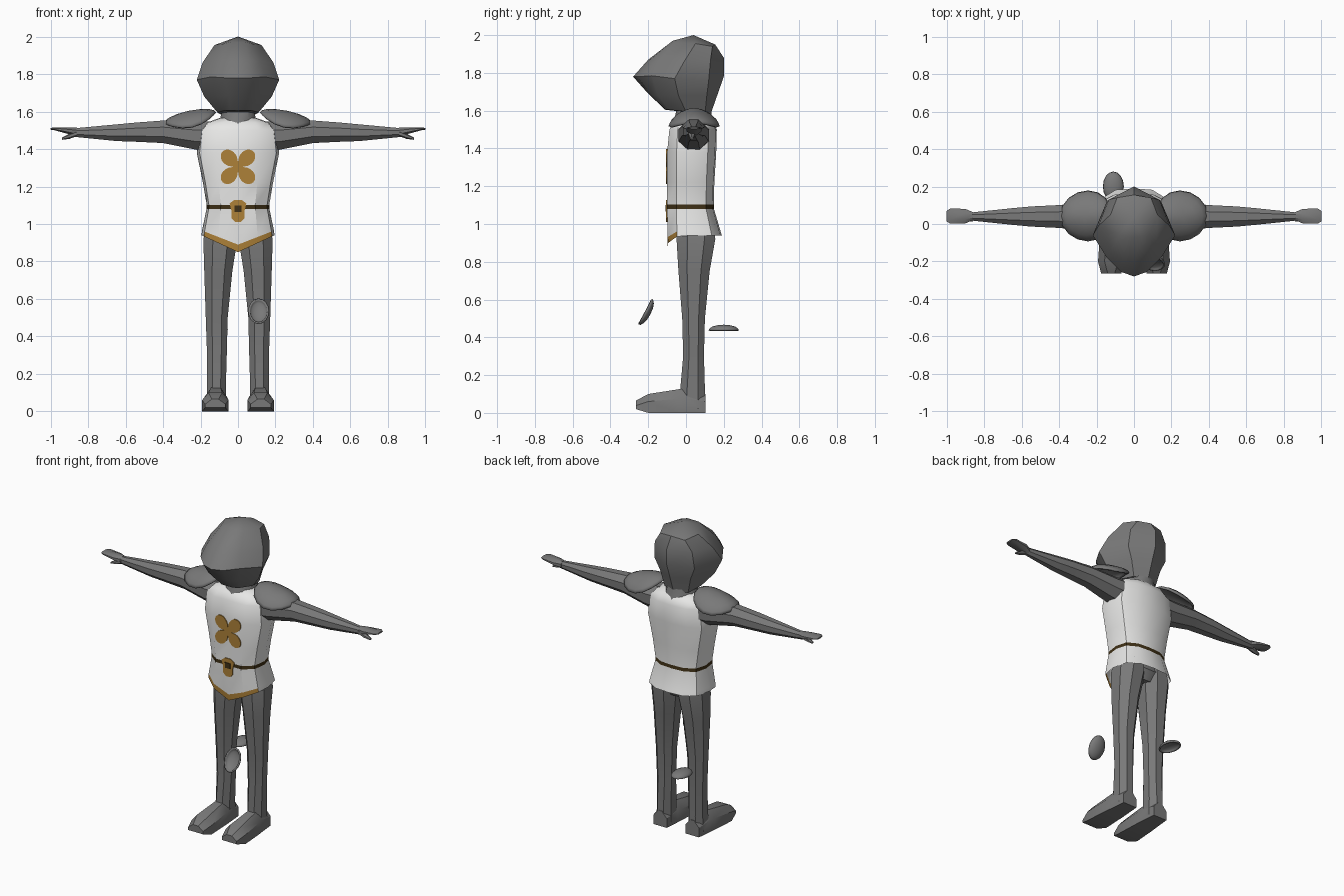
import bpy, bmesh, math
from mathutils import Matrix, Vector

cube = bpy.data.objects.get("Cube")
if cube:
    bpy.data.objects.remove(cube, do_unlink=True)


def material(name, rgb):
    m = bpy.data.materials.new(name)
    m.use_nodes = True
    m.diffuse_color = (*rgb, 1)
    m.node_tree.nodes["Principled BSDF"].inputs["Base Color"].default_value = (*rgb, 1)
    return m


STEEL = material("steel_grey", (0.19, 0.19, 0.19))
WHITE = material("cloth_white", (0.84, 0.84, 0.83))
GOLD = material("gold", (0.42, 0.22, 0.04))
BROWN = material("belt_brown", (0.05, 0.03, 0.008))


def finish(name, bm, mats, angle=35):
    bmesh.ops.recalc_face_normals(bm, faces=bm.faces)
    mesh = bpy.data.meshes.new(name)
    bm.to_mesh(mesh)
    bm.free()
    for m in mats:
        mesh.materials.append(m)
    ob = bpy.data.objects.new(name, mesh)
    bpy.context.collection.objects.link(ob)
    bpy.ops.object.select_all(action='DESELECT')
    ob.select_set(True)
    bpy.context.view_layer.objects.active = ob
    bpy.ops.object.shade_smooth_by_angle(angle=math.radians(angle))
    return ob


def loft(name, rings, mats=(STEEL,), s=1, caps=(True, True), tip=None, paint=None, angle=35):
    """Skin closed rings of points; s=-1 mirrors; paint(ring, face centre) picks a material."""
    bm = bmesh.new()
    vs = [[bm.verts.new((s * x, y, z)) for x, y, z in r] for r in rings]
    n = len(vs[0])
    for i in range(len(vs) - 1):
        for j in range(n):
            k = (j + 1) % n
            f = bm.faces.new((vs[i][j], vs[i][k], vs[i + 1][k], vs[i + 1][j]))
            if paint:
                f.material_index = paint(i, f.calc_center_median())
    if tip:
        t = bm.verts.new((s * tip[0], tip[1], tip[2]))
        for j in range(n):
            bm.faces.new((vs[-1][j], vs[-1][(j + 1) % n], t))
    elif caps[1]:
        bm.faces.new(vs[-1])
    if caps[0]:
        bm.faces.new(vs[0])
    return finish(name, bm, mats, angle)


def whole(half):
    """Complete a half ring running from front centre to back centre."""
    return half + [(-x, y, z) for x, y, z in half[-2:0:-1]]


def oval(x, y, z, rx, ry, rz, axis, n=8):
    out = []
    for i in range(n):
        a = 2 * math.pi * (i + 0.5) / n
        c, d = math.cos(a), math.sin(a)
        out.append((x, y + ry * c, z + rz * d) if axis == 'X' else (x + rx * c, y + ry * d, z))
    return out


def dome(name, rx, ry, h, matrix, sag=0.0, s=1):
    """Thin curved armour plate."""
    def put(t, a):
        u, v = math.cos(a) * math.cos(t), math.sin(a) * math.cos(t)
        p = matrix @ Vector((rx * u, ry * v, h * math.sin(t) - sag * v * v))
        return p[:]
    rings = [[put(t, 2 * math.pi * j / 16) for j in range(16)] for t in (0, 0.35, 0.7, 1.1)]
    ob = loft(name, rings, s=s, caps=(False, False), tip=put(math.pi / 2, 0), angle=50)
    mod = ob.modifiers.new("thickness", 'SOLIDIFY')
    mod.thickness = 0.01
    return ob


def plate(name, outline, y, mat, depth=0.005):
    """Star-shaped flat plate facing the front."""
    bm = bmesh.new()
    cx = sum(p[0] for p in outline) / len(outline)
    cz = sum(p[1] for p in outline) / len(outline)
    c = bm.verts.new((cx, y - depth, cz))
    front = [bm.verts.new((x, y - depth, z)) for x, z in outline]
    back = [bm.verts.new((x, y + depth, z)) for x, z in outline]
    for i in range(len(outline)):
        k = (i + 1) % len(outline)
        bm.faces.new((c, front[i], front[k]))
        bm.faces.new((front[i], front[k], back[k], back[i]))
    return finish(name, bm, (mat,))


# Helmet with a pointed visor
head = [
    [(0, -.11, 1.605), (.04, -.11, 1.605), (.075, -.09, 1.605), (.11, 0, 1.595), (.085, .1, 1.58), (0, .13, 1.58)],
    [(0, -.2, 1.69), (.05, -.19, 1.685), (.11, -.15, 1.68), (.18, -.04, 1.68), (.11, .11, 1.68), (0, .165, 1.68)],
    [(0, -.28, 1.78), (.07, -.255, 1.78), (.145, -.18, 1.785), (.22, -.06, 1.77), (.145, .12, 1.76), (0, .2, 1.78)],
    [(0, -.2, 1.87), (.06, -.19, 1.87), (.12, -.14, 1.87), (.19, -.01, 1.86), (.135, .13, 1.87), (0, .2, 1.88)],
    [(0, -.07, 1.97), (.04, -.07, 1.97), (.08, -.06, 1.96), (.125, .05, 1.955), (.09, .14, 1.94), (0, .155, 1.95)],
]
loft("helmet", [whole(r) for r in head], tip=(0, .04, 2.0))
loft("neck", [oval(0, .04, z, r, r, 0, 'Z', 10) for z, r in ((1.5, .12), (1.56, .1), (1.63, .085))])


# Tabard, with belt and hem painted by ring
def tabard_ring(z, w, yf, yb, drop=0.0):
    half = [(0, yf), (.55 * w, yf), (.93 * w, yf * .5), (w, .035), (.88 * w, yb * .72), (.5 * w, yb * .96), (0, yb)]
    return whole([(x, y, z - (drop * (1 - x / w) if y < 0 else 0)) for x, y in half])


def tabard_paint(i, c):
    if i == 0 and c.y < -.03:
        return 1
    return 2 if i == 2 else 0


loft("tabard", [
    tabard_ring(.94, .195, -.095, .19, .09),
    tabard_ring(.965, .192, -.097, .182, .075),
    tabard_ring(1.08, .168, -.1, .148),
    tabard_ring(1.102, .167, -.1, .147),
    tabard_ring(1.22, .187, -.1, .15),
    tabard_ring(1.38, .22, -.1, .16),
    tabard_ring(1.5, .205, -.088, .163),
    tabard_ring(1.54, .17, -.065, .145),
    tabard_ring(1.565, .1, -.03, .115),
], (WHITE, GOLD, BROWN), caps=(False, True), paint=tabard_paint)

# Four-lobed emblem, buckle and its dark centre
emblem = []
for i in range(64):
    a = 2 * math.pi * i / 64
    r = .024 + .092 * abs(math.sin(2 * a)) ** .75
    emblem.append((r * math.cos(a), 1.305 + r * math.sin(a)))
plate("emblem", emblem, -.1, GOLD)
plate("buckle", [(-.045, 1.11), (-.02, 1.128), (.02, 1.128), (.045, 1.11), (.035, 1.07),
                 (.035, 1.03), (.015, 1.01), (-.015, 1.01), (-.035, 1.03), (-.035, 1.07)], -.1, GOLD)
plate("buckle_centre", [(-.02, 1.1), (.02, 1.1), (.018, 1.065), (-.018, 1.065)], -.104, BROWN)

# Hips filling the skirt
loft("hips", [oval(0, .05, z, w, d, 0, 'Z', 12) for z, w, d in ((.89, .1, .07), (.95, .165, .1), (1.05, .15, .08))])


def octagon(z, x0, x1, y0, y1):
    cx, cy = (x1 - x0) * .28, (y1 - y0) * .28
    return [(x0 + cx, y0, z), (x1 - cx, y0, z), (x1, y0 + cy, z), (x1, y1 - cy, z),
            (x1 - cx, y1, z), (x0 + cx, y1, z), (x0, y1 - cy, z), (x0, y0 + cy, z)]


def foot_ring(y, x0, x1, h, z0=0.0):
    b = .035
    return [(x0, y, z0), (x1, y, z0), (x1, y, .6 * h), (x1 - b, y, h), (x0 + b, y, h), (x0, y, .6 * h)]


for side, s in (("left", 1), ("right", -1)):
    # Legs and feet
    loft(side + "_leg", [
        octagon(1.0, .0, .165, -.045, .15), octagon(.92, .003, .185, -.05, .155),
        octagon(.75, .03, .18, -.04, .125), octagon(.5, .055, .172, -.02, .1),
        octagon(.3, .06, .165, -.015, .095), octagon(.13, .065, .165, -.03, .1),
        octagon(.02, .063, .17, -.03, .1)], s=s)
    loft(side + "_foot", [
        foot_ring(.102, .068, .165, .1), foot_ring(.0, .06, .175, .13),
        foot_ring(-.04, .057, .18, .125), foot_ring(-.2, .05, .192, .1),
        foot_ring(-.265, .068, .175, .065, .02)], s=s)

    # Arms, flat hands and thumbs
    loft(side + "_arm", [oval(x, .04, z, 0, ry, rz, 'X') for x, z, ry, rz in (
        (.14, 1.47, .09, .085), (.22, 1.47, .085, .08), (.4, 1.492, .066, .065),
        (.55, 1.49, .058, .055), (.65, 1.487, .048, .048), (.88, 1.488, .022, .024))], s=s)
    loft(side + "_hand", [oval(x, .042, z, 0, ry, rz, 'X') for x, z, ry, rz in (
        (.86, 1.49, .023, .026), (.9, 1.497, .042, .02), (.98, 1.508, .044, .008),
        (1.0, 1.508, .03, .005))], s=s)
    loft(side + "_thumb", [oval(x, .03, z, 0, ry, rz, 'X', 6) for x, z, ry, rz in (
        (.86, 1.483, .018, .015), (.9, 1.468, .018, .014), (.94, 1.455, .01, .006))], s=s)

    # Shoulder plates
    tilt = Matrix.Translation((.255, .043, 1.565)) @ Matrix.Rotation(math.radians(12), 4, 'Y')
    dome(side + "_shoulder_plate", .143, .136, .04, tilt, sag=.048, s=s)

# Loose knee plates
dome("left_knee_plate", .056, .077, .03,
     Matrix.Translation((.11, -.215, .535)) @ Matrix.Rotation(math.radians(242), 4, 'X'))
dome("right_knee_plate", .056, .08, .03, Matrix.Translation((-.11, .2, .437)))
